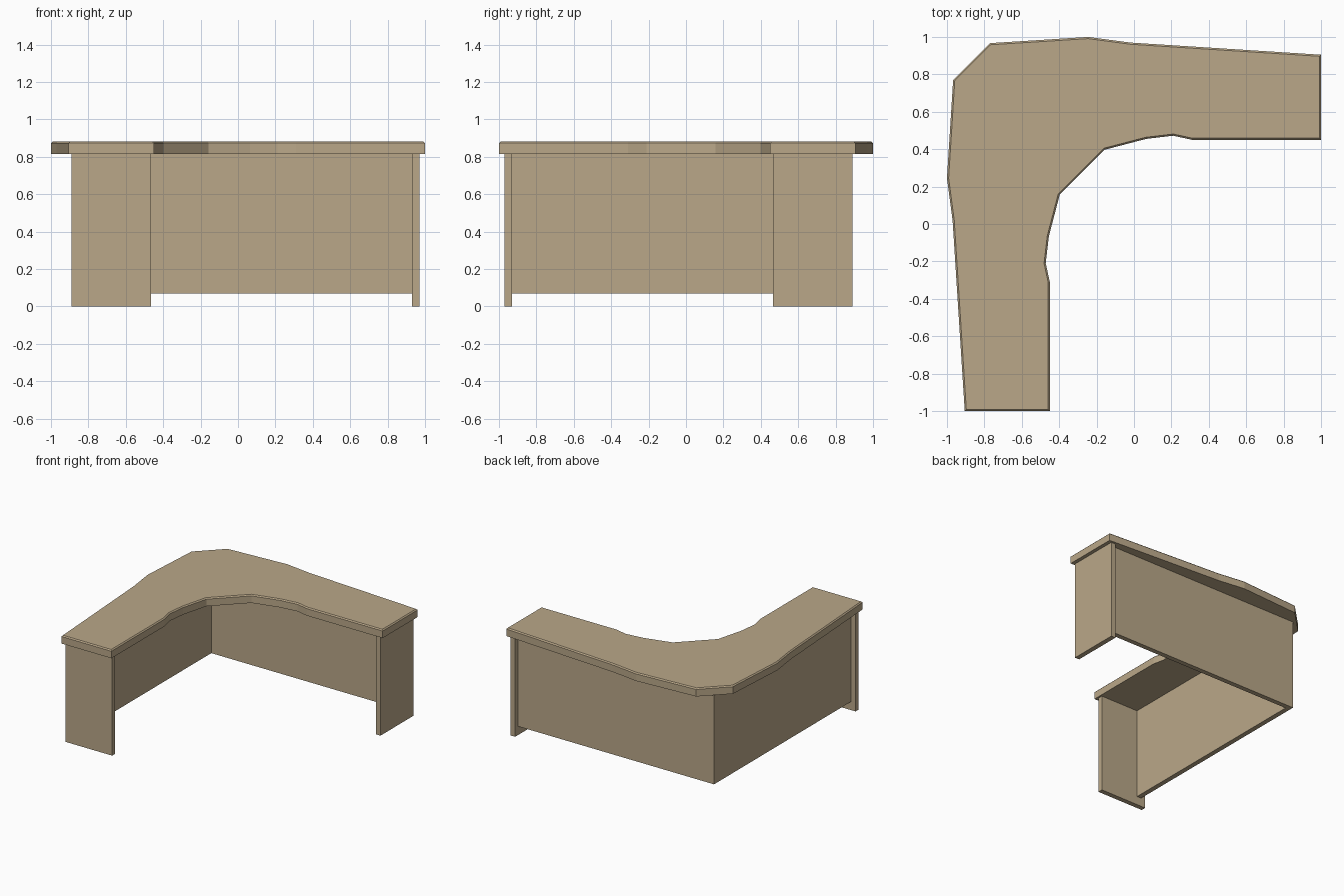
import bpy, bmesh

if "Cube" in bpy.data.objects:
    bpy.data.objects.remove(bpy.data.objects["Cube"])

wood = bpy.data.materials.new("light_wood")
wood.diffuse_color = (0.49, 0.39, 0.25, 1)
wood.use_nodes = True
wood.node_tree.nodes["Principled BSDF"].inputs["Base Color"].default_value = wood.diffuse_color


def prism(name, outline, z0, z1, top_bevel=0):
    """Extrude a flat outline from z0 to z1, optionally chamfering the top rim."""
    bm = bmesh.new()
    base = bm.faces.new([bm.verts.new((x, y, z0)) for x, y in outline])
    ext = bmesh.ops.extrude_face_region(bm, geom=[base], use_keep_orig=True)
    for v in ext["geom"]:
        if isinstance(v, bmesh.types.BMVert):
            v.co.z = z1
    bmesh.ops.recalc_face_normals(bm, faces=bm.faces[:])
    if top_bevel:
        rim = [e for e in bm.edges if all(v.co.z == v.co.z and abs(v.co.z - z1) < 1e-5 for v in e.verts)]
        bmesh.ops.bevel(bm, geom=rim, offset=top_bevel, segments=1, affect='EDGES')
    mesh = bpy.data.meshes.new(name)
    bm.to_mesh(mesh)
    bm.free()
    mesh.materials.append(wood)
    obj = bpy.data.objects.new(name, mesh)
    bpy.context.collection.objects.link(obj)
    return obj


def flip(points):
    """Mirror across the desk's diagonal, keeping the winding continuous."""
    return [(-y, -x) for x, y in reversed(points)]


# Corner desktop: half outline mirrored across the diagonal
outer = [(1, 0.905), (-0.02, 0.97), (-0.245, 1), (-0.77, 0.967)]
inner = [(-0.157, 0.397), (0.065, 0.455), (0.21, 0.472), (0.31, 0.45), (1, 0.45)]
prism("desktop", outer + flip(outer) + flip(inner) + inner, 0.815, 0.882, 0.009)

# L-shaped modesty panel, raised off the floor
out_arm, in_arm = [(0.93, 0.85), (-0.85, 0.85)], [(-0.81, 0.81), (0.93, 0.81)]
prism("modesty_panel", out_arm + flip(out_arm)[1:] + flip(in_arm)[:1] + in_arm, 0.07, 0.815)

# End panels standing on the floor
end = [(0.93, 0.465), (0.97, 0.465), (0.97, 0.89), (0.93, 0.89)]
prism("right_end_panel", end, 0, 0.815)
prism("left_end_panel", flip(end), 0, 0.815)
